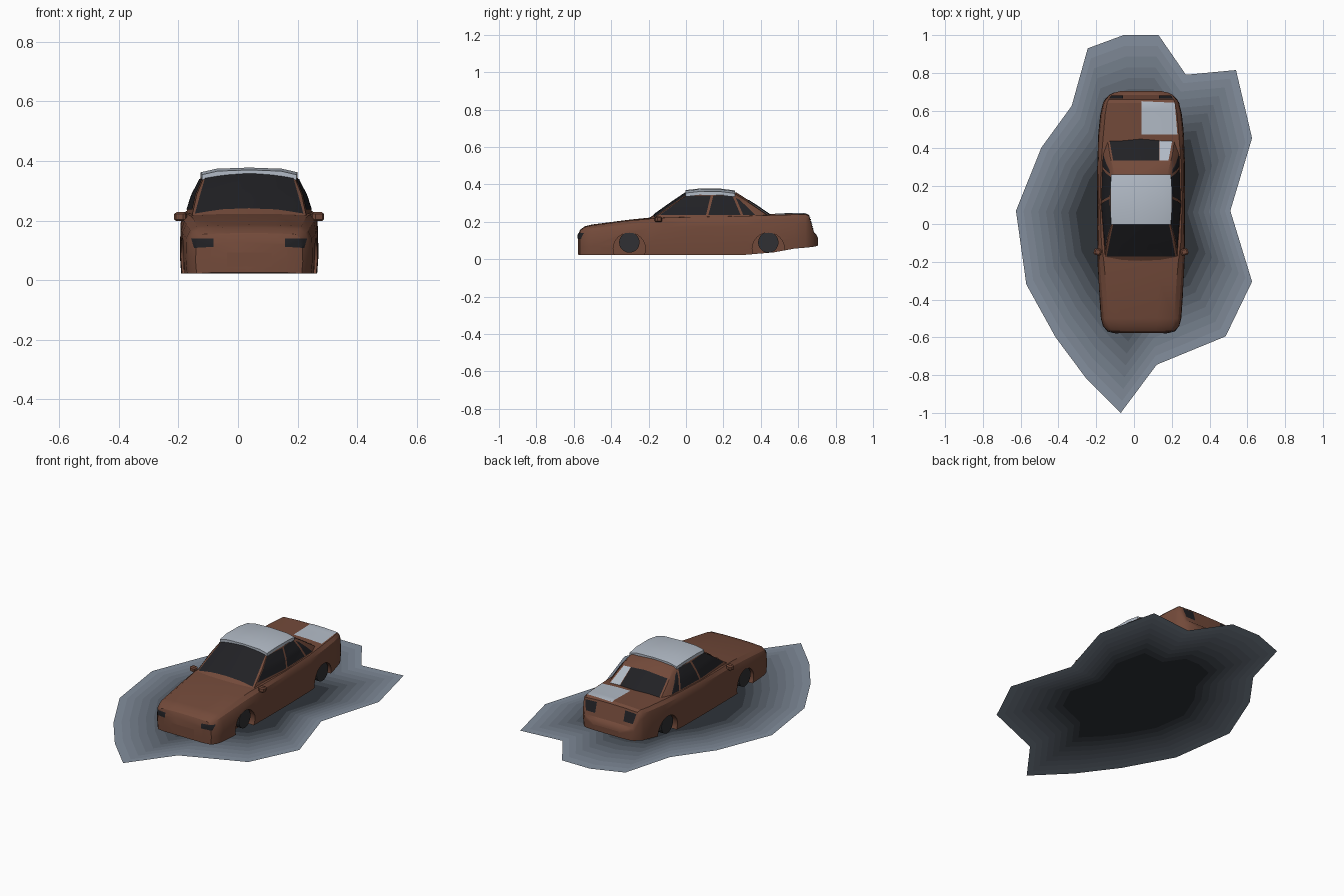
import bpy, bmesh, math
from mathutils import Vector
from mathutils.bvhtree import BVHTree

if "Cube" in bpy.data.objects:
    bpy.data.objects.remove(bpy.data.objects["Cube"])

CX = 0.0375  # the car sits slightly right of the ground's centre


def mat(name, r, g, b):
    m = bpy.data.materials.new(name)
    m.diffuse_color = (r, g, b, 1)
    m.use_nodes = True
    m.node_tree.nodes["Principled BSDF"].inputs["Base Color"].default_value = m.diffuse_color
    return m


RUST = mat("rust", 0.17, 0.068, 0.042)
GLASS = mat("dark_glass", 0.015, 0.015, 0.018)
TYRE = mat("tyre", 0.03, 0.03, 0.033)
PALE = mat("pale", 0.45, 0.5, 0.57)


def make(name, bm, material, smooth=True, dx=CX):
    bmesh.ops.recalc_face_normals(bm, faces=bm.faces)
    me = bpy.data.meshes.new(name)
    bm.to_mesh(me)
    bm.free()
    ob = bpy.data.objects.new(name, me)
    ob.location.x = dx
    bpy.context.collection.objects.link(ob)
    if material:
        me.materials.append(material)
    bpy.ops.object.select_all(action='DESELECT')
    ob.select_set(True)
    bpy.context.view_layer.objects.active = ob
    if smooth:
        bpy.ops.object.shade_smooth_by_angle(angle=math.radians(30))
    return ob


def skin(rings):
    """Closed solid through rings of equal point count."""
    bm = bmesh.new()
    rows = [[bm.verts.new(p) for p in r] for r in rings]
    n = len(rows[0])
    for a, b in zip(rows, rows[1:]):
        for i in range(n):
            j = (i + 1) % n
            bm.faces.new((a[i], a[j], b[j], b[i]))
    bm.faces.new(rows[0])
    bm.faces.new(rows[-1])
    bmesh.ops.recalc_face_normals(bm, faces=bm.faces)
    return bm


def mirror_ring(half):
    """Half outline starts and ends on the centre plane."""
    return half + [(-x, y, z) for x, y, z in half[-2:0:-1]]


# Lower body: y, half width, bottom z, top z, half width of the top edge
stations = [
    (-.578, .13, .025, .13, .115), (-.566, .18, .022, .158, .155),
    (-.54, .202, .022, .177, .168), (-.5, .213, .022, .186, .175),
    (-.3, .227, .022, .212, .188), (-.2, .231, .022, .222, .197),
    (-.1, .232, .022, .229, .21), (.1, .233, .022, .233, .217),
    (.32, .232, .024, .238, .212), (.47, .228, .037, .242, .2),
    (.58, .216, .057, .244, .19), (.64, .202, .062, .246, .18),
    (.658, .192, .064, .236, .172), (.684, .168, .067, .145, .155),
    (.695, .145, .069, .135, .135), (.705, .10, .073, .115, .095)]
rings = []
for y, w, zb, zt, t in stations:
    h = zt - zb
    rings.append(mirror_ring([(0, y, zb), (w * .98, y, zb), (w, y, zb + .3 * h),
                              (w * .99, y, zb + .72 * h), ((w + t) / 2 + .004, y, zb + .88 * h),
                              (t, y, zb + .97 * h), (t * .5, y, zb + .995 * h), (0, y, zt)]))
body_bm = skin(rings)
body_tree = BVHTree.FromBMesh(body_bm)
body = make("body", body_bm, RUST, False)

# Cabin: plan rings from the belt line to the roof
plan_low = [(0, -.205), (.1, -.2), (.192, -.178), (.215, .1), (.206, .39), (.18, .465), (0, .485)]
plan_top = [(0, -.002), (.09, 0), (.152, .01), (.162, .12), (.152, .25), (.14, .268), (0, .27)]
mids = []
for k, z in ((0, .215), (.55, .288), (1, .345)):
    bow = .006 * math.sin(math.pi * k)
    half = []
    for (x0, y0), (x1, y1) in zip(plan_low, plan_top):
        x = x0 + (x1 - x0) * k
        half.append((x + (bow if x else 0), y0 + (y1 - y0) * k, z + k * .012 * (1 - x / .17)))
    mids.append(mirror_ring(half))
mids.append([(x * .8, .13 + (y - .13) * .8, .358) for x, y, z in mids[-1]])
cabin_bm = skin(mids)
cabin_tree = BVHTree.FromBMesh(cabin_bm)
make("cabin", cabin_bm, RUST)

# Pale roof panel
rings = []
for y, z, s in ((-.002, -.008, .97), (.07, 0, 1), (.19, -.001, 1), (.262, -.01, .97)):
    rings.append(mirror_ring([(0, y, .349 + z), (.163 * s, y, .345 + z), (.163 * s, y, .362 + z),
                              (.11 * s, y, .374 + z), (0, y, .378 + z)]))
make("roof_panel", skin(rings), PALE)

# Wheel arches and wheels
for y, tag in ((-.303, "front"), (.44, "rear")):
    for s, side in ((-1, "left"), (1, "right")):
        bpy.ops.mesh.primitive_cylinder_add(vertices=24, radius=.086, depth=.16,
                                            location=(CX + s * .25, y, .056), rotation=(0, math.pi / 2, 0))
        cutter = bpy.context.object
        cutter.name = "arch_cutter"
        cutter.hide_render = True
        bpy.context.view_layer.objects.active = body
        mod = body.modifiers.new("arch", 'BOOLEAN')
        mod.operation = 'DIFFERENCE'
        mod.solver = 'EXACT'
        mod.object = cutter
        bpy.ops.object.modifier_apply(modifier=mod.name)
        bpy.data.objects.remove(cutter)
        bpy.ops.mesh.primitive_cylinder_add(vertices=20, radius=.055, depth=.05,
                                            location=(CX + s * .195, y, .09), rotation=(0, math.pi / 2, 0))
        wheel = bpy.context.object
        wheel.name = f"wheel_{tag}_{side}"
        wheel.data.materials.append(TYRE)
bpy.ops.object.select_all(action='DESELECT')
body.select_set(True)
bpy.context.view_layer.objects.active = body
bpy.ops.object.shade_smooth_by_angle(angle=math.radians(30))


def panel(name, quad, ray, material, tree, lift=.003, n=8):
    """Lay a four-cornered panel on a surface by casting rays along one axis."""
    d = Vector(ray)
    axis = [i for i in range(3) if d[i]][0]
    a, b, c, e = [Vector(q) for q in quad]
    bm = bmesh.new()
    grid = []
    for i in range(n + 1):
        row = []
        for j in range(n + 1):
            u, v = j / n, i / n
            p = list(a.lerp(b, u).lerp(e.lerp(c, u), v))
            p.insert(axis, 0)
            hit, nor, _, _ = tree.ray_cast(Vector(p) - 2 * d, d)
            row.append(bm.verts.new(hit - d * lift) if hit else None)
        grid.append(row)
    for r0, r1 in zip(grid, grid[1:]):
        for j in range(n):
            f = (r0[j], r0[j + 1], r1[j + 1], r1[j])
            if all(f):
                bm.faces.new(f)
    make(name, bm, material)


DOWN, BACK, FWD = (0, 0, -1), (0, 1, 0), (0, -1, 0)

# Windscreen, rear window and pale repaired patches
panel("windscreen", [(-.182, -.172), (.182, -.172), (.148, .0), (-.148, .0)], DOWN, GLASS, cabin_tree)
panel("rear_window", [(-.148, .335), (.095, .335), (.095, .46), (-.17, .46)], DOWN, GLASS, cabin_tree)
panel("rear_window_patch", [(.098, .335), (.145, .335), (.168, .46), (.098, .46)], DOWN, PALE, cabin_tree)
panel("boot_patch", [(.003, .475), (.192, .475), (.178, .642), (.003, .65)], DOWN, PALE, body_tree)

# Side windows
windows = {"front": [(-.14, .237), (.107, .237), (.132, .34), (.002, .34)],
           "rear": [(.12, .237), (.292, .237), (.248, .34), (.146, .34)],
           "quarter": [(.306, .237), (.37, .237), (.29, .315), (.266, .33)]}
for s, side in ((-1, "left"), (1, "right")):
    for tag, q in windows.items():
        panel(f"{tag}_window_{side}", q, (-s, 0, 0), GLASS, cabin_tree)
    # Head and tail lamps
    panel(f"headlamp_{side}", [(s * .12, .112), (s * .185, .108), (s * .195, .14), (s * .12, .14)],
          BACK, GLASS, body_tree)
    panel(f"tail_lamp_{side}", [(s * .095, .165), (s * .158, .165), (s * .17, .222), (s * .095, .225)],
          FWD, GLASS, body_tree)
    # Door mirrors
    bpy.ops.mesh.primitive_cube_add(size=1, location=(CX + s * .23, -.148, .213))
    ob = bpy.context.object
    ob.name = f"mirror_{side}"
    ob.scale = (.04, .035, .03)
    ob.rotation_euler.z = s * .25
    bev = ob.modifiers.new("round", 'BEVEL')
    bev.width = .2
    ob.data.materials.append(RUST)

# Number plate blanks
panel("front_plate", [(-.075, .045), (.075, .045), (.075, .092), (-.075, .092)], BACK, RUST, body_tree, .004)
panel("rear_plate", [(-.08, .085), (.08, .085), (.08, .11), (-.08, .11)], FWD, RUST, body_tree, .004)

# Ragged scorched ground, darkening toward the car in rings
outline = [(.13, 1), (.275, .79), (.54, .815), (.625, .455), (.51, .07), (.625, -.305),
           (.485, -.595), (.12, -.745), (-.07, -1), (-.255, -.815), (-.415, -.6), (-.57, -.32),
           (-.625, .07), (-.49, .405), (-.33, .625), (-.245, .93), (-.055, 1)]
bm = bmesh.new()
scales = [1 - .06 * i for i in range(11)]
rows = [[bm.verts.new((CX + (x - CX) * s, .05 + (y - .05) * s, 0)) for x, y in outline] for s in scales]
for k, (a, b) in enumerate(zip(rows, rows[1:])):
    for i in range(len(a)):
        j = (i + 1) % len(a)
        bm.faces.new((a[i], b[i], b[j], a[j])).material_index = k
bm.faces.new(rows[-1]).material_index = len(scales) - 1
ground = make("scorched_ground", bm, None, False, 0)
for k in range(len(scales)):
    f = max(.12, 1 - k / 9)
    ground.data.materials.append(mat(f"ground_{k}", .23 * f, .275 * f, .34 * f))
